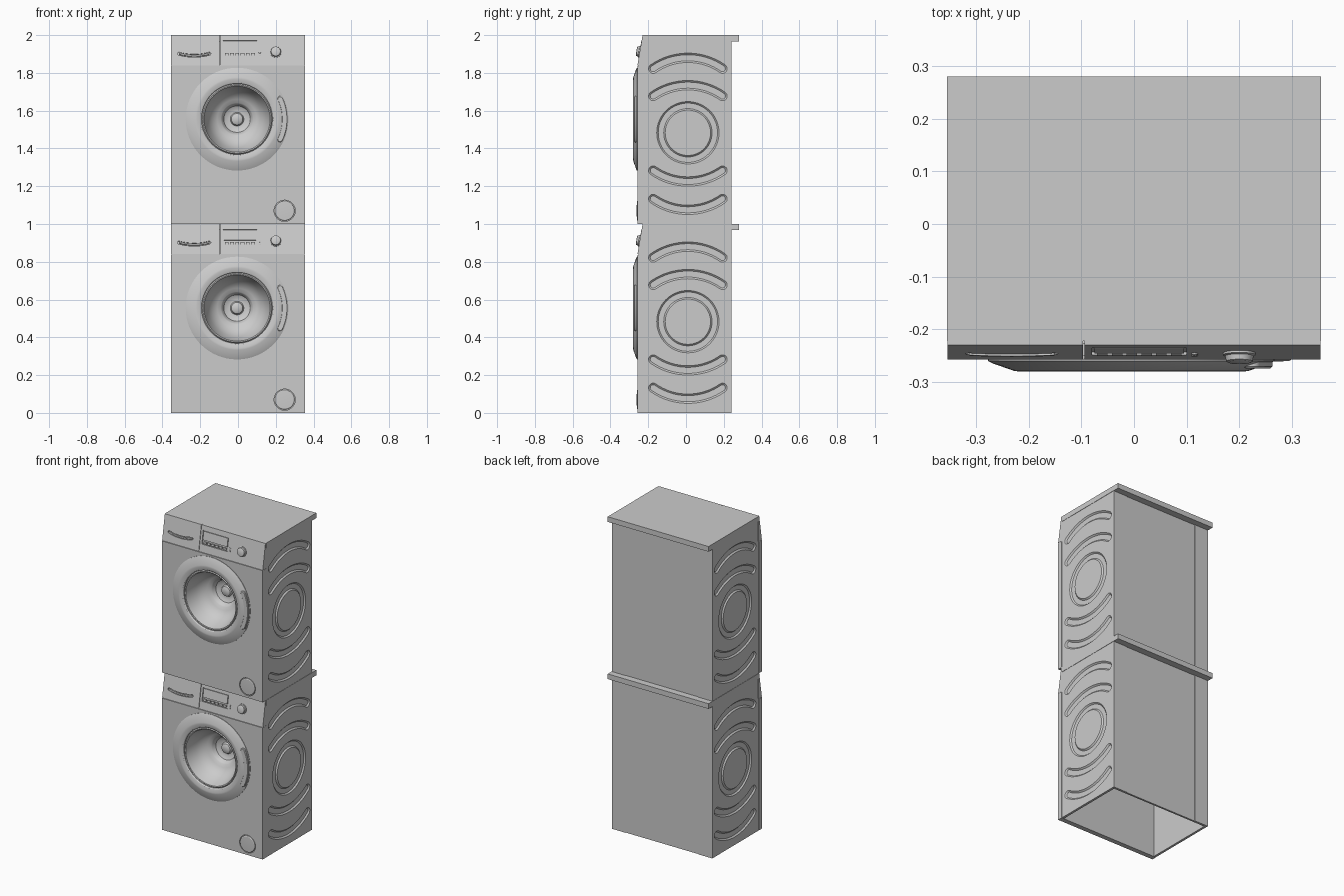
import bpy, bmesh
from math import sin, cos, pi, radians, atan2
from mathutils import Matrix, Vector

if "Cube" in bpy.data.objects:
    bpy.data.objects.remove(bpy.data.objects["Cube"])

parts = []


def finish(name, bm, keep=True):
    bmesh.ops.remove_doubles(bm, verts=bm.verts, dist=1e-5)
    bmesh.ops.recalc_face_normals(bm, faces=bm.faces)
    me = bpy.data.meshes.new(name)
    bm.to_mesh(me)
    bm.free()
    ob = bpy.data.objects.new(name, me)
    bpy.context.collection.objects.link(ob)
    if keep:
        parts.append(ob)
    else:
        ob.hide_render = True
    return ob


def loft(name, rings, mat=Matrix(), keep=True):
    """Skin a stack of matching closed outlines and cap both ends."""
    bm = bmesh.new()
    rows = [[bm.verts.new(mat @ Vector(p)) for p in r] for r in rings]
    n = len(rows[0])
    for a, b in zip(rows, rows[1:]):
        for i in range(n):
            j = (i + 1) % n
            bm.faces.new((a[i], a[j], b[j], b[i]))
    bm.faces.new(rows[0])
    bm.faces.new(rows[-1])
    return finish(name, bm, keep)


def box(name, x0, x1, y0, y1, z0, z1, mat=Matrix(), keep=True):
    return loft(name, [[(x0, y0, z), (x1, y0, z), (x1, y1, z), (x0, y1, z)]
                       for z in (z0, z1)], mat, keep)


def lathe(name, prof, mat=Matrix(), closed=False, n=48, keep=True):
    """Spin a (radius, y) profile around the y axis."""
    bm = bmesh.new()
    rows = [[bm.verts.new(mat @ Vector((r * cos(2 * pi * k / n), y, r * sin(2 * pi * k / n))))
             for r, y in prof] for k in range(n)]
    m = len(prof)
    for k in range(n):
        a, b = rows[k], rows[(k + 1) % n]
        for i in range(m if closed else m - 1):
            j = (i + 1) % m
            bm.faces.new((a[i], a[j], b[j], b[i]))
    return finish(name, bm, keep)


def band(R, mid, half, w, n=16, c=8):
    """Outline of an arc-shaped slot with round ends, about the arc centre."""
    s, e = mid - half, mid + half
    pts = []
    for i in range(n):
        a = s + (e - s) * i / n
        pts.append(((R + w) * cos(a), (R + w) * sin(a)))
    for i in range(c):
        a = e + pi * i / c
        pts.append((R * cos(e) + w * cos(a), R * sin(e) + w * sin(a)))
    for i in range(n):
        a = e + (s - e) * i / n
        pts.append(((R - w) * cos(a), (R - w) * sin(a)))
    for i in range(c):
        a = s + pi + pi * i / c
        pts.append((R * cos(s) + w * cos(a), R * sin(s) + w * sin(a)))
    return pts


def cut(ob, cutters):
    for c in cutters:
        m = ob.modifiers.new("cut", 'BOOLEAN')
        m.operation, m.solver, m.object = 'DIFFERENCE', 'EXACT', c
    bpy.context.view_layer.update()
    ev = ob.evaluated_get(bpy.context.evaluated_depsgraph_get())
    me = bpy.data.meshes.new_from_object(ev)
    ob.modifiers.clear()
    ob.data = me
    for c in cutters:
        bpy.data.objects.remove(c)


W, FRONT = 0.353, -0.257

# Side wall with pressed arcs and ring, mirrored to the other side
side = box("right_side", W - 0.015, W, -0.224, 0.24, 0, 0.967)
cy, R, half = 0.01, 0.32, radians(35)
presses = []
for peak, sgn in ((0.88, 1), (0.735, 1), (0.225, -1), (0.075, -1)):
    cz = peak - sgn * R
    rings = [[(x, cy + u, cz + v) for u, v in band(R, sgn * pi / 2, half, w)]
             for x, w in ((W + 0.002, 0.027), (W - 0.008, 0.016))]
    presses.append(loft("press", rings, keep=False))
to_side = Matrix.Translation((W, cy, 0.483)) @ Matrix.Rotation(pi / 2, 4, 'Z')
presses.append(lathe("press", [(0.167, -0.002), (0.157, 0.008), (0.128, 0.008), (0.118, -0.002)],
                     to_side, True, 64, False))
cut(side, presses)
left = bpy.data.objects.new("left_side", side.data.copy())
left.data.transform(Matrix.Scale(-1, 4, (1, 0, 0)))
left.data.flip_normals()
bpy.context.collection.objects.link(left)
parts.append(left)

# Back strips, back panel, lid
for s in (-1, 1):
    a, b = sorted((s * 0.255, s * (W - 0.001)))
    box("back_strip", a, b, 0.225, 0.24, 0, 0.967)
box("back_panel", -0.256, 0.256, 0.225, 0.237, 0, 0.967)
box("lid", -0.355, 0.355, -0.222, 0.28, 0.967, 1.0)

# Front panel with door opening and filter recess
panel = box("front_panel", -W - 0.001, W + 0.001, FRONT, -0.226, 0, 0.837)
DOOR = Matrix.Translation((-0.005, 0, 0.555))
CAP = Matrix.Translation((0.247, FRONT, 0.07))
cut(panel, [lathe("hole", [(0, -0.3), (0.19, -0.3), (0.19, -0.2), (0, -0.2)], DOOR, n=64, keep=False),
            lathe("hole", [(0, -0.01), (0.056, -0.01), (0.056, 0.008), (0, 0.008)], CAP, keep=False)])
lathe("filter_cap", [(0.052, 0.008), (0.052, 0), (0.048, -0.003), (0.025, -0.004), (0, -0.004)], CAP)
box("front_seam", -W, W, FRONT + 0.006, -0.226, 0.835, 0.842)

# Door ring, glass rim and stepped glass bowl
lathe("door_ring", [(0.272, FRONT + 0.002), (0.272, -0.26), (0.262, -0.265), (0.222, -0.279), (0.212, -0.28),
                    (0.192, -0.274), (0.187, -0.268), (0.187, -0.23)], DOOR, n=64)
lathe("glass_bowl", [(0.187, -0.262), (0.181, -0.27), (0.175, -0.268), (0.17, -0.25), (0.152, -0.2),
                     (0.13, -0.168), (0.105, -0.15), (0.086, -0.143), (0.079, -0.135), (0.07, -0.115),
                     (0.05, -0.104), (0.036, -0.104), (0.03, -0.116), (0.018, -0.122), (0, -0.123)],
      DOOR, n=64)

# Curved door handle
loft("door_handle", [[(-0.005 + u, y, 0.555 + v) for u, v in band(0.252, 0, radians(25), w)]
                     for y, w in ((-0.258, 0.016), (-0.270, 0.016), (-0.274, 0.012))])

# Sloped control panel, split into drawer and fascia
prof = [(-0.222, 1.0), (-0.23, 1.0), (FRONT, 0.84), (-0.222, 0.84)]
drawer = loft("detergent_drawer", [[(x, y, z) for y, z in prof] for x in (-W - 0.001, -0.097)])
fascia = loft("control_fascia", [[(x, y, z) for y, z in prof] for x in (-0.094, W + 0.001)])
P = Matrix.Translation((0, FRONT, 0.84)) @ Matrix.Rotation(-atan2(0.027, 0.16), 4, 'X')
cut(drawer, [loft("grip", [[(-0.232 + u, y, 0.352 + v) for u, v in band(0.3, -pi / 2, radians(15.5), 0.008)]
                           for y in (-0.01, 0.008)], P, False)])
cut(fascia, [box("window", -0.08, 0.10, -0.01, 0.006, 0.048, 0.132, P, False)])
loft("drawer_grip", [[(-0.232 + u, y, 0.352 + v) for u, v in band(0.3, -pi / 2, radians(15), 0.004)]
                     for y in (0.009, -0.003)], P)

# Display, buttons and dial
box("display", -0.075, 0.095, -0.001, 0.007, 0.075, 0.128, P)
for i in range(6):
    x = -0.07 + i * 0.028
    box("display_button", x, x + 0.02, -0.002, 0.007, 0.053, 0.066, P)
for x, z in ((0.115, 0.07), (0.115, 0.055)):
    lathe("round_button", [(0.006, 0.002), (0.006, -0.003), (0, -0.004)],
          P @ Matrix.Translation((x, 0, z)), n=16)
lathe("program_dial", [(0.031, 0.002), (0.031, -0.004), (0.027, -0.006), (0.025, -0.016), (0.021, -0.018), (0, -0.018)],
      P @ Matrix.Translation((0.2, 0, 0.073)), n=32)

# Smooth shading, then stack a second machine on top
for ob in parts:
    ob.data.shade_smooth()
    ob.data.set_sharp_from_angle(angle=radians(30))
    top = bpy.data.objects.new("upper_" + ob.name, ob.data)
    top.location.z = 1.0
    bpy.context.collection.objects.link(top)
    ob.name = "lower_" + ob.name
